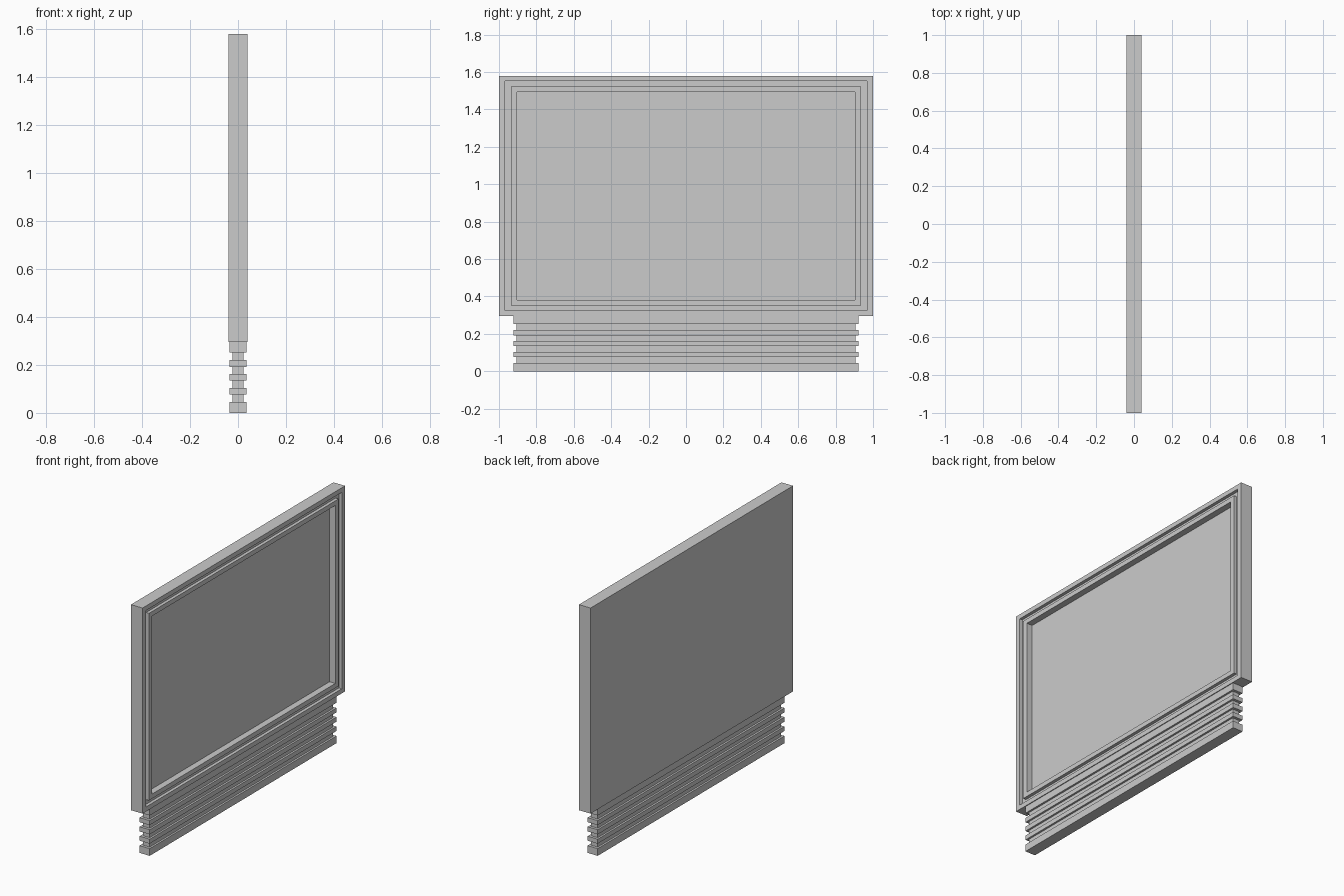
import bpy
import bmesh

cube = bpy.data.objects.get("Cube")
if cube:
    bpy.data.objects.remove(cube, do_unlink=True)

GREY = (0.6, 0.6, 0.6, 1.0)
grey = bpy.data.materials.new("light_grey")
grey.use_nodes = True
grey.diffuse_color = GREY
grey.node_tree.nodes["Principled BSDF"].inputs["Base Color"].default_value = GREY


def stack_loops(name, loops):
    """Bridge matching four-corner loops into a closed solid."""
    bm = bmesh.new()
    rings = [[bm.verts.new(co) for co in loop] for loop in loops]
    for a, b in zip(rings, rings[1:]):
        for i in range(4):
            j = (i + 1) % 4
            bm.faces.new((a[i], a[j], b[j], b[i]))
    bm.faces.new(rings[0][::-1])
    bm.faces.new(rings[-1])
    bmesh.ops.recalc_face_normals(bm, faces=bm.faces)
    mesh = bpy.data.meshes.new(name)
    bm.to_mesh(mesh)
    bm.free()
    mesh.materials.append(grey)
    obj = bpy.data.objects.new(name, mesh)
    bpy.context.collection.objects.link(obj)
    return obj


# Framed panel: flat back, moulded border and sunken field on the +x side
BOTTOM, TOP = 0.295, 1.58


def upright_loop(x, inset):
    y, lo, hi = 1 - inset, BOTTOM + inset * 0.9, TOP - inset * 0.9
    return [(x, -y, lo), (x, y, lo), (x, y, hi), (x, -y, hi)]


FACE, GROOVE, FIELD = 0.04, 0.02, 0.0
border = [(-FACE, 0), (FACE, 0), (FACE, 0.032), (GROOVE, 0.032),
          (GROOVE, 0.064), (FACE, 0.064), (FACE, 0.096), (FACE - 0.04, 0.096)]
stack_loops("framed_panel", [upright_loop(x, inset) for x, inset in border])


# Ribbed plinth: wide ribs alternating with a narrower core
def flat_loop(z, wide):
    x, y = (0.035, 0.922) if wide else (0.023, 0.905)
    return [(-x, -y, z), (x, -y, z), (x, y, z), (-x, y, z)]


ribs = [(0, 0.045), (0.076, 0.104), (0.134, 0.163), (0.192, 0.22), (0.252, BOTTOM)]
loops = []
for k, (low, high) in enumerate(ribs):
    if k:
        loops.append(flat_loop(low, False))
    loops += [flat_loop(low, True), flat_loop(high, True)]
    if k < len(ribs) - 1:
        loops.append(flat_loop(high, False))
stack_loops("ribbed_plinth", loops)
